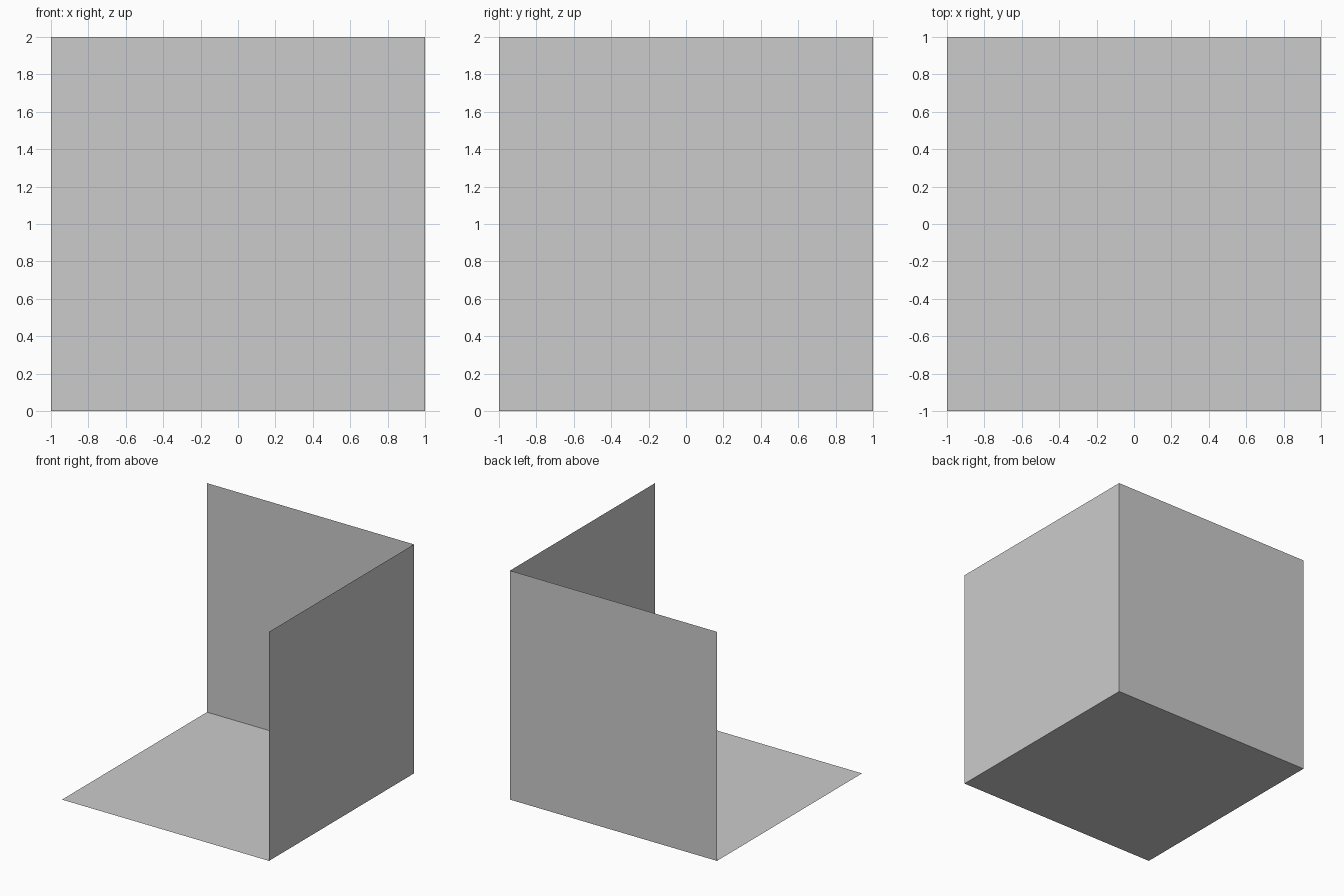
import bpy
from math import pi

if "Cube" in bpy.data.objects:
    bpy.data.objects.remove(bpy.data.objects["Cube"])


def panel(name, location, rotation):
    """Flat 2 x 2 sheet."""
    bpy.ops.mesh.primitive_plane_add(size=2, location=location, rotation=rotation)
    bpy.context.object.name = name


# Floor with two walls meeting at the back right corner
panel("floor", (0, 0, 0), (0, 0, 0))
panel("back_wall", (0, 1, 1), (pi / 2, 0, 0))
panel("right_wall", (1, 0, 1), (0, -pi / 2, 0))
